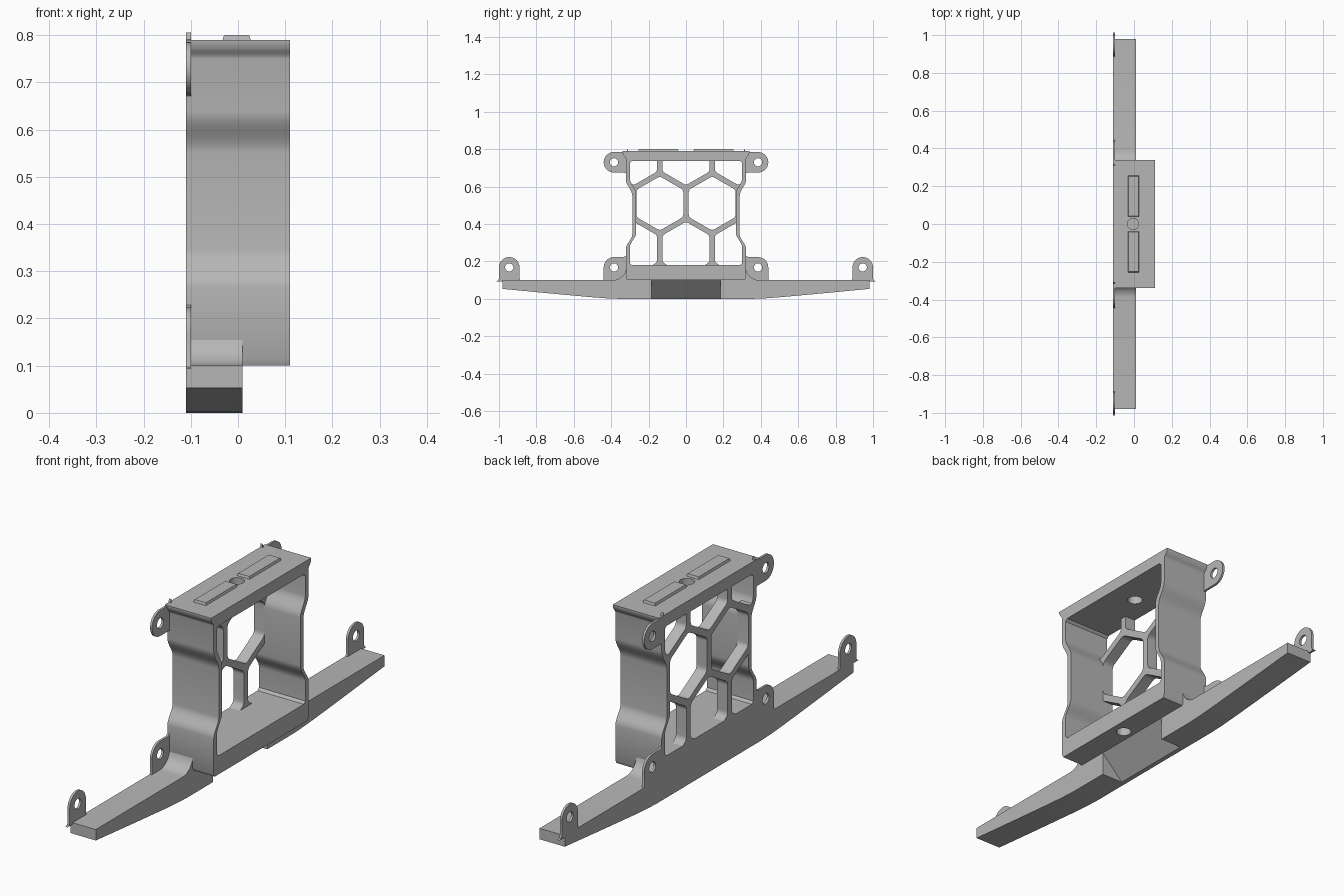
import bpy
from math import sin, cos, pi, radians
from mathutils import Matrix, Vector
import bmesh

if "Cube" in bpy.data.objects:
    bpy.data.objects.remove(bpy.data.objects["Cube"], do_unlink=True)

grey = bpy.data.materials.new("mid_grey")
grey.use_nodes = True
colour = (0.47, 0.47, 0.47, 1)
grey.diffuse_color = colour
grey.node_tree.nodes["Principled BSDF"].inputs["Base Color"].default_value = colour

# Local (x, y, z) of a flat profile becomes world (y, z, x)
SIDEWAYS = Matrix(((0, 0, 1, 0), (1, 0, 0, 0), (0, 1, 0, 0), (0, 0, 0, 1)))


def activate(obj):
    bpy.ops.object.select_all(action='DESELECT')
    obj.select_set(True)
    bpy.context.view_layer.objects.active = obj


def finish(obj):
    obj.data.materials.clear()
    obj.data.materials.append(grey)
    activate(obj)
    bpy.ops.object.shade_smooth_by_angle(angle=radians(35))
    return obj


def prism(name, loops, x0, x1):
    """Extrude closed (y, z) loops from x0 to x1; inner loops are holes."""
    curve = bpy.data.curves.new(name, 'CURVE')
    curve.dimensions = '2D'
    curve.fill_mode = 'BOTH'
    curve.extrude = (x1 - x0) / 2
    for loop in loops:
        spline = curve.splines.new('POLY')
        spline.points.add(len(loop) - 1)
        for point, (y, z) in zip(spline.points, loop):
            point.co = (y, z, 0, 1)
        spline.use_cyclic_u = True
    obj = bpy.data.objects.new(name, curve)
    bpy.context.collection.objects.link(obj)
    activate(obj)
    bpy.ops.object.convert(target='MESH')
    obj = bpy.context.object
    obj.data.transform(Matrix.Translation(((x0 + x1) / 2, 0, 0)) @ SIDEWAYS)
    bm = bmesh.new()
    bm.from_mesh(obj.data)
    bmesh.ops.remove_doubles(bm, verts=bm.verts, dist=0.0001)
    bmesh.ops.recalc_face_normals(bm, faces=bm.faces)
    bm.to_mesh(obj.data)
    bm.free()
    return obj


def cut(obj, cutter):
    activate(obj)
    mod = obj.modifiers.new("cut", 'BOOLEAN')
    mod.operation = 'DIFFERENCE'
    mod.solver = 'EXACT'
    mod.object = cutter
    bpy.ops.object.modifier_apply(modifier=mod.name)
    bpy.data.objects.remove(cutter, do_unlink=True)


def mirrored(half):
    return half + [(-y, z) for y, z in reversed(half)]


def ease(y0, z0, y1, z1, n=8):
    """S-shaped step between two heights."""
    return [(y0 + (y1 - y0) * (1 - cos(pi * i / n)) / 2, z0 + (z1 - z0) * i / n)
            for i in range(n + 1)]


def circle(y, z, r, n=24):
    return [(y + r * cos(2 * pi * i / n), z + r * sin(2 * pi * i / n)) for i in range(n)]


# Box frame with waisted side walls
outer = mirrored([(.34, .79), (.34, .782)] + ease(.338, .778, .322, .75, 5)
                 + ease(.322, .64, .287, .55) + ease(.287, .345, .322, .265)
                 + [(.322, .115), (.315, .10)])
inner = mirrored([(.29, .738), (.30, .728)] + ease(.30, .645, .266, .56)
                 + ease(.266, .355, .30, .275) + [(.30, .19), (.29, .18)])
frame = prism("box_frame", [outer, inner], -.11, .11)
for x, z, depth in ((-.005, .765, .1), (.055, .10, .08)):
    bpy.ops.mesh.primitive_cylinder_add(vertices=24, radius=.03, depth=depth,
                                        location=(x, 0, z))
    cut(frame, bpy.context.object)
finish(frame)


# Honeycomb panel filling the back of the frame
def hex_cell(y, z, radius=.145, fillet=.025):
    points = []
    for k in range(6):
        a = pi / 2 + k * pi / 3
        d = radius - fillet / cos(pi / 6)
        for i in range(5):
            b = a - pi / 6 + pi / 3 * i / 4
            points.append((y + d * cos(a) + fillet * cos(b),
                           z + d * sin(a) + fillet * sin(b)))
    return points


pitch, row, middle = .28, .2425, .51
cells = [hex_cell(s * pitch / 2, middle) for s in (-1, 1)]
cells += [hex_cell(s * pitch, middle + t * row) for s in (-1, 0, 1) for t in (-1, 1)]
panel = prism("honeycomb_panel", [inner], -.11, -.06)
cut(panel, prism("cell_cutter", cells, -.2, .1))
finish(panel)

# Long base beam, tapering to both tips and filleted into the box
fillet = [(.39 - .07 * sin(a), .17 - .07 * cos(a))
          for a in [pi / 2 * i / 8 for i in range(8)]]
beam = prism("base_beam", [mirrored([(.36, 0), (.43, .003), (.52, .01), (.75, .031),
                                     (.98, .053), (.98, .10)] + fillet
                                    + [(.31, .16)])], -.11, .01)

# Sloped undercut in the middle of the beam
bm = bmesh.new()
sections = []
for y in (-.185, .185):
    sections.append([bm.verts.new((x, y, z)) for x, z in
                     ((-.10, -.01), (.02, -.01), (.02, .11))])
bm.faces.new(sections[0])
bm.faces.new(sections[1])
for i in range(3):
    j = (i + 1) % 3
    bm.faces.new((sections[0][i], sections[0][j], sections[1][j], sections[1][i]))
bmesh.ops.recalc_face_normals(bm, faces=bm.faces)
mesh = bpy.data.meshes.new("undercut_cutter")
bm.to_mesh(mesh)
bm.free()
cutter = bpy.data.objects.new("undercut_cutter", mesh)
bpy.context.collection.objects.link(cutter)
cut(beam, cutter)
finish(beam)


# Thin screw ears: a round eye on a neck with flared foot
def ear(name, y, z, foot, length, r=.055, flare=.02):
    foot = Vector(foot)
    side = Vector((-foot.y, foot.x))
    centre = Vector((y, z))
    half = [(r, 0), (r, length - flare), (r + flare * .3, length - flare * .3),
            (r + flare, length)]
    loop = [centre - foot * r * sin(pi * i / 20) + side * r * cos(pi * i / 20)
            for i in range(1, 20)]
    loop += [centre - side * w + foot * d for w, d in half]
    loop += [centre + side * w + foot * d for w, d in reversed(half)]
    finish(prism(name, [[tuple(p) for p in loop], circle(y, z, .022)], -.11, -.10))


for s, label in ((-1, "front"), (1, "rear")):
    ear(label + "_upper_ear", s * .385, .73, (-s, 0), .075)
    ear(label + "_lower_ear", s * .385, .168, (0, -1), .08)
    ear(label + "_lower_ear_web", s * .385, .168, (-s, 0), .07)
    ear(label + "_tip_ear", s * .945, .168, (0, -1), .075, flare=.015)

    # Raised pad on the top of the box
    bpy.ops.mesh.primitive_cube_add(size=1, location=(-.003, s * .148, .79))
    pad = bpy.context.object
    pad.name = label + "_top_pad"
    pad.data.transform(Matrix.Diagonal((.066, .222, .02, 1)))
    for v in pad.data.vertices:
        if v.co.z > 0:
            v.co.x *= .8
            v.co.y *= .94
    finish(pad)
